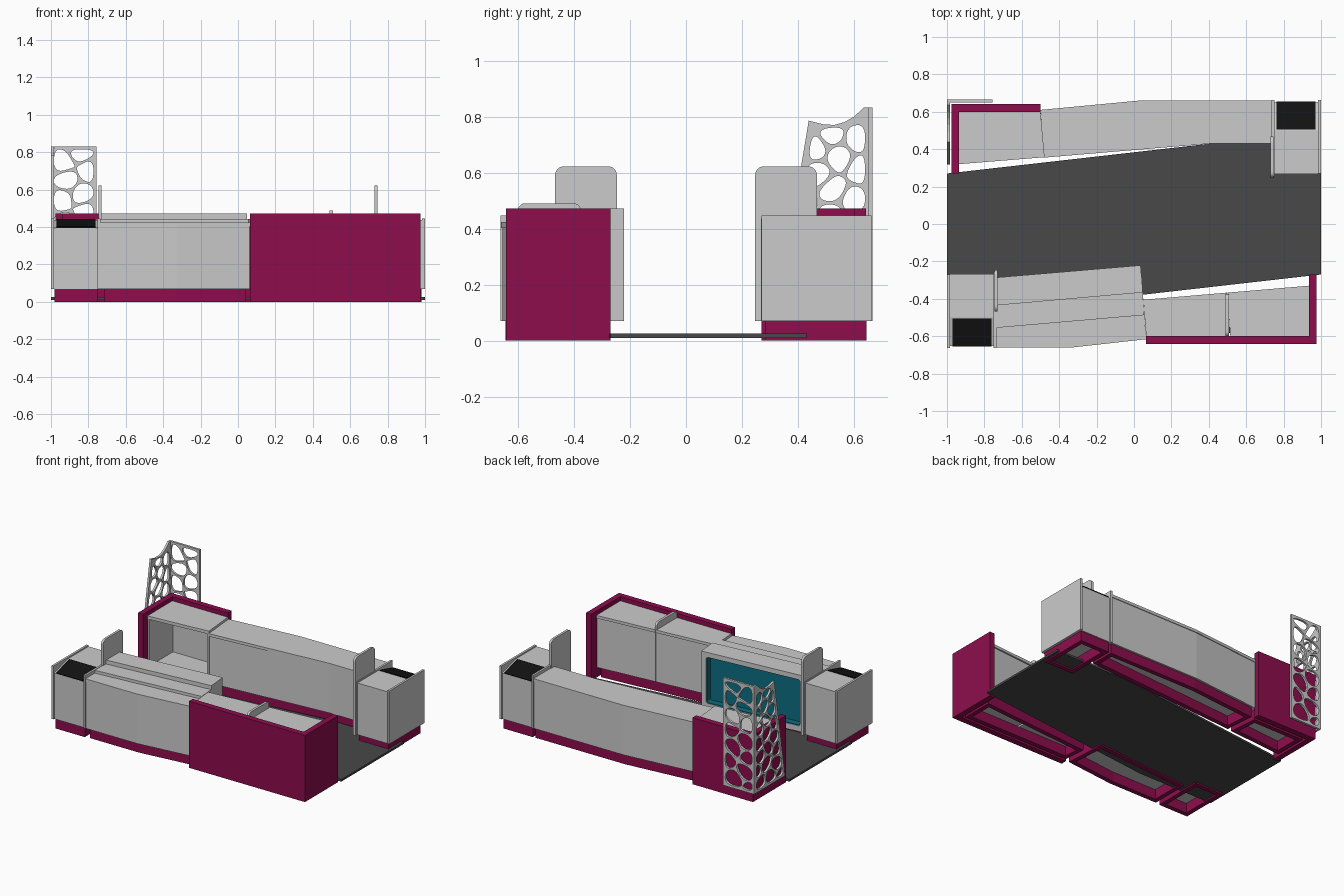
import bpy, bmesh, math, random
from mathutils import Vector, Matrix

if "Cube" in bpy.data.objects:
    bpy.data.objects.remove(bpy.data.objects["Cube"])

random.seed(4)


def material(name, rgb):
    m = bpy.data.materials.new(name)
    m.diffuse_color = (*rgb, 1)
    m.use_nodes = True
    m.node_tree.nodes["Principled BSDF"].inputs["Base Color"].default_value = m.diffuse_color
    return m


MAGENTA = material("magenta", (0.27, 0.004, 0.075))
TEAL = material("teal", (0.004, 0.15, 0.22))
DARK = material("floor_grey", (0.065, 0.065, 0.065))
BLACK = material("screen_black", (0.006, 0.006, 0.006))
X, Y, Z = Vector((1, 0, 0)), Vector((0, 1, 0)), Vector((0, 0, 1))


def panel(name, loops, lo, hi, u=X, v=Y, origin=(0, 0, 0), mat=None):
    """Extrude outline (plus holes) drawn on the u/v plane from lo to hi along its normal."""
    n = u.cross(v)
    cu = bpy.data.curves.new(name, 'CURVE')
    cu.dimensions = '2D'
    cu.fill_mode = 'BOTH'
    cu.extrude = abs(hi - lo) / 2
    for loop in loops:
        sp = cu.splines.new('POLY')
        sp.points.add(len(loop) - 1)
        for p, c in zip(sp.points, loop):
            p.co = (c[0], c[1], 0, 1)
        sp.use_cyclic_u = True
    tmp = bpy.data.objects.new(name + "_tmp", cu)
    bpy.context.collection.objects.link(tmp)
    dg = bpy.context.evaluated_depsgraph_get()
    me = bpy.data.meshes.new_from_object(tmp.evaluated_get(dg))
    bpy.data.objects.remove(tmp)
    place = Matrix((u, v, n)).transposed().to_4x4()
    place.translation = Vector(origin) + n * (lo + hi) / 2
    bm = bmesh.new()
    bm.from_mesh(me)
    bmesh.ops.remove_doubles(bm, verts=bm.verts, dist=1e-5)
    bm.transform(place)
    bmesh.ops.recalc_face_normals(bm, faces=bm.faces)
    for f in bm.faces:
        f.smooth = False
    bm.to_mesh(me)
    bm.free()
    me.name = name
    me.materials.clear()
    if mat:
        me.materials.append(mat)
    ob = bpy.data.objects.new(name, me)
    bpy.context.collection.objects.link(ob)
    return ob


def side_panel(name, loops, x0, x1, mat=None):
    return panel(name, loops, x0, x1, Y, Z, mat=mat)


def rect(a, b, c, d):
    return [(a, b), (c, b), (c, d), (a, d)]


def round_rect(a, b, c, d, r, rb):
    pts = []
    for cx, cy, rad, start in ((a + rb, b + rb, rb, 180), (c - rb, b + rb, rb, 270),
                               (c - r, d - r, r, 0), (a + r, d - r, r, 90)):
        for k in range(6):
            t = math.radians(start + 18 * k)
            pts.append((cx + rad * math.cos(t), cy + rad * math.sin(t)))
    return pts


def clip(poly, p, n):
    out = []
    for a, b in zip(poly, poly[1:] + poly[:1]):
        da, db = (a - p).dot(n), (b - p).dot(n)
        if da >= 0:
            out.append(a)
        if da * db < 0:
            out.append(a.lerp(b, da / (da - db)))
    return out


def inset(poly, d):
    """Inset a convex counter-clockwise outline."""
    poly = [Vector(p) for p in poly]
    q = poly
    for a, b in zip(poly, poly[1:] + poly[:1]):
        n = Vector((a.y - b.y, b.x - a.x)).normalized()
        q = clip(q, a + n * d, n)
    return q


def plinth(name, outline):
    panel(name, [inset(outline, 0.018), inset(outline, 0.05)], 0, 0.07, mat=MAGENTA)


def turn(pts, s):
    return [(s * x, s * y) for x, y in pts]


# Floor slab
panel("floor_slab", [[(-1, 0.27), (-1, -0.43), (-0.41, -0.43), (1, -0.27), (1, 0.43), (0.41, 0.43)]],
      0.01, 0.025, mat=DARK)

# End terminals: body, cheeks, tilted screen, divider and plinth, at opposite corners
for s, tag in ((1, "back"), (-1, "front")):
    def yz(pts):
        return [(s * y, z) for y, z in pts]
    side_panel(tag + "_terminal_body",
               [yz([(0.268, 0.07), (0.652, 0.07), (0.652, 0.395), (0.5, 0.437), (0.268, 0.437)])],
               s * 0.748, s * 0.987)
    side_panel(tag + "_terminal_screen",
               [yz([(0.505, 0.43), (0.648, 0.39), (0.655, 0.402), (0.505, 0.442)])],
               s * 0.762, s * 0.97, BLACK)
    for x0, x1, y0 in ((0.985, 1.0, 0.27), (0.735, 0.75, 0.255)):
        side_panel(tag + "_terminal_cheek", [yz(rect(y0, 0.07, 0.662, 0.447))], s * x0, s * x1)
    side_panel(tag + "_privacy_divider", [yz(round_rect(0.247, 0.07, 0.467, 0.622, 0.03, 0.001))],
               s * 0.73, s * 0.747)
    plinth(tag + "_terminal_plinth", turn(rect(0.733, 0.265, 1, 0.662), s))

# Magenta L-shaped walls, with a base course below
for s, end, tag in ((1, -0.5, "back"), (-1, -0.065, "front")):
    ell = turn([(-0.975, 0.27), (-0.935, 0.27), (-0.935, 0.6), (end, 0.6), (end, 0.642), (-0.975, 0.642)], s)
    panel(tag + "_corner_wall_base", [ell], 0, 0.07, mat=MAGENTA)
    panel(tag + "_corner_wall", [ell], 0.07, 0.472, mat=MAGENTA)

# Back long counter
panel("back_counter_body", [[(-0.5, 0.605), (-0.48, 0.365), (0.41, 0.435), (0.735, 0.435),
                             (0.735, 0.655), (0.03, 0.655)]], 0.07, 0.405)
panel("back_counter_top", [[(-0.5, 0.61), (-0.48, 0.355), (0.41, 0.43), (0.735, 0.43),
                            (0.735, 0.66), (0.03, 0.66)]], 0.405, 0.425)
plinth("back_counter_plinth", [(-0.5, 0.61), (-0.48, 0.36), (0.75, 0.45), (0.75, 0.66), (0.03, 0.66)])

# Back open shelf unit inside the corner wall
shelf = [(-0.935, 0.32), (-0.478, 0.357), (-0.5, 0.6), (-0.935, 0.6)]
panel("open_shelf_top", [shelf], 0.42, 0.442)
panel("open_shelf_bottom", [shelf], 0.07, 0.09)
panel("open_shelf_back", [rect(-0.935, 0.585, -0.5, 0.6)], 0.09, 0.42)
panel("open_shelf_left", [rect(-0.935, 0.325, -0.92, 0.585)], 0.09, 0.42)
panel("open_shelf_right", [[(-0.493, 0.358), (-0.479, 0.359), (-0.5, 0.585), (-0.515, 0.585)]], 0.09, 0.42)
plinth("open_shelf_plinth", shelf)

# Front cabinets inside the corner wall
for x0, x1, y0, y1 in ((0.05, 0.497, -0.405, -0.367), (0.5, 0.935, -0.367, -0.33)):
    panel("front_cabinet_body", [[(x0, y0 - 0.008), (x0 + 0.015, -0.6), (x1, -0.6), (x1, y1 - 0.008)]], 0.07, 0.42)
    panel("front_cabinet_top", [[(x0, y0), (x0 + 0.015, -0.6), (x1, -0.6), (x1, y1)]], 0.422, 0.442)
plinth("front_cabinet_plinth", [(0.065, -0.6), (0.935, -0.6), (0.935, -0.335), (0.05, -0.405)])
side_panel("front_cabinet_divider", [round_rect(-0.6, 0.43, -0.375, 0.49, 0.025, 0.001)], 0.49, 0.507)

# Front stepped counter
body = [(-0.735, -0.655), (-0.33, -0.655), (0.062, -0.612), (0.04, -0.28), (-0.735, -0.345)]
panel("front_counter_body", [body], 0.07, 0.402)
panel("front_counter_top", [[(-0.735, -0.66), (-0.33, -0.66), (0.065, -0.616), (0.041, -0.28), (-0.735, -0.345)]],
      0.402, 0.424)
panel("front_counter_step", [[(-0.735, -0.555), (0.055, -0.487), (0.041, -0.28), (-0.735, -0.345)]], 0.424, 0.444)
panel("front_counter_ledge", [[(-0.735, -0.435), (0.047, -0.366), (0.041, -0.28), (-0.735, -0.345)]], 0.444, 0.472)
plinth("front_counter_plinth", body)

# Display niche on the inner side of the front counter
start = Vector((-0.735, -0.286, 0))
along = Vector((0.77, 0.065, 0))
length = along.length
along.normalize()
hole = round_rect(0.035, 0.11, length - 0.035, 0.44, 0.02, 0.02)
liner = round_rect(0.04, 0.115, length - 0.04, 0.435, 0.016, 0.016)
panel("display_frame", [rect(0, 0.07, length, 0.472), hole], 0, 0.062, along, Z, start)
panel("display_liner", [hole, liner], 0.004, 0.06, along, Z, start, TEAL)
panel("display_back", [liner], 0.05, 0.06, along, Z, start, TEAL)


# Pierced lattice screens at the back left corner
def chaikin(poly):
    out = []
    for a, b in zip(poly, poly[1:] + poly[:1]):
        out += [a.lerp(b, 0.25), a.lerp(b, 0.75)]
    return out


def pebbles(bound, cols, rows):
    """Rounded Voronoi cells that fill a convex outline."""
    bl, br, tr, tl = [Vector(p) for p in bound]
    sites = []
    for r in range(rows):
        for c in range(cols):
            fx = (c + 0.5 + (0.18 if r % 2 else -0.18) + random.uniform(-0.15, 0.15)) / cols
            fz = (r + 0.5 + (0.2 if c % 2 else -0.2) + random.uniform(-0.18, 0.18)) / rows
            sites.append(bl.lerp(br, fx).lerp(tl.lerp(tr, fx), fz))
    cells = []
    for a in sites:
        cell = inset(bound, 0.016)
        for b in sites:
            if a is not b:
                n = (a - b).normalized()
                cell = clip(cell, (a + b) / 2 + n * 0.006, n)
        if len(cell) > 2:
            for _ in range(3):
                cell = chaikin(cell)
            cells.append(cell)
    return cells


back = rect(-1, 0.07, -0.757, 0.832)
panel("lattice_back", [back] + pebbles(back, 2, 7), -0.665, -0.65, X, Z)
side = [(0.318, 0.07), (0.665, 0.07), (0.665, 0.832), (0.635, 0.832), (0.6, 0.8), (0.565, 0.78),
        (0.53, 0.77), (0.49, 0.772), (0.438, 0.785)]
side_panel("lattice_side", [side] + pebbles([(0.318, 0.07), (0.655, 0.07), (0.655, 0.79), (0.44, 0.768)], 3, 7),
           -1, -0.985)
